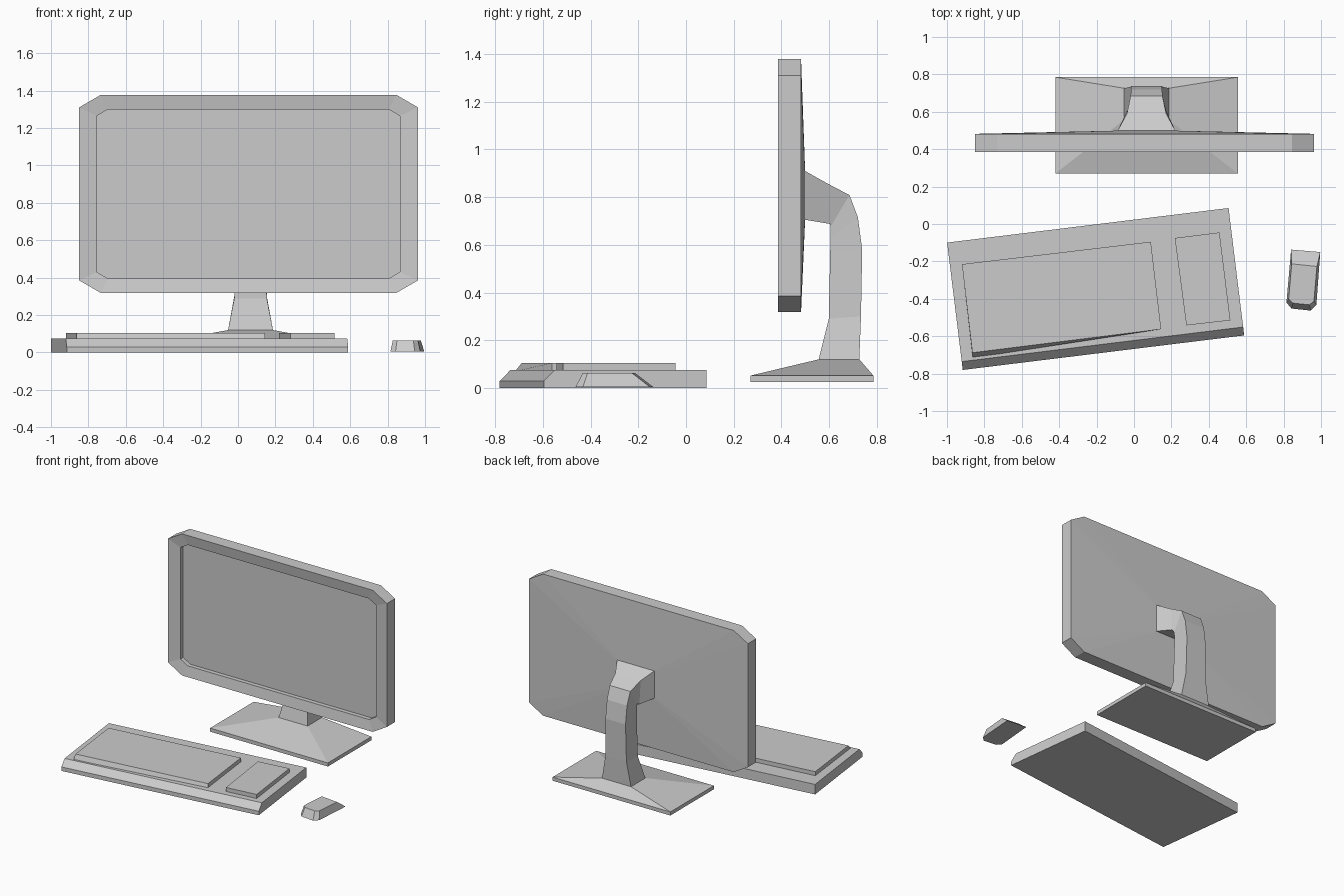
import bpy, bmesh, math

if "Cube" in bpy.data.objects:
    bpy.data.objects.remove(bpy.data.objects["Cube"])


def loft(name, rings):
    """Skin a list of equal-length point rings and cap both ends."""
    bm = bmesh.new()
    loops = [[bm.verts.new(p) for p in ring] for ring in rings]
    n = len(loops[0])
    for a, b in zip(loops, loops[1:]):
        for i in range(n):
            j = (i + 1) % n
            bm.faces.new((a[i], a[j], b[j], b[i]))
    bm.faces.new(loops[0])
    bm.faces.new(loops[-1])
    bmesh.ops.recalc_face_normals(bm, faces=bm.faces)
    mesh = bpy.data.meshes.new(name)
    bm.to_mesh(mesh)
    bm.free()
    obj = bpy.data.objects.new(name, mesh)
    bpy.context.collection.objects.link(obj)
    return obj


def octagon(x0, x1, z0, z1, cx, cz, y):
    """Rectangle with cut corners, standing in the plane y."""
    return [(x0 + cx, y, z0), (x1 - cx, y, z0), (x1, y, z0 + cz), (x1, y, z1 - cz),
            (x1 - cx, y, z1), (x0 + cx, y, z1), (x0, y, z1 - cz), (x0, y, z0 + cz)]


def rect(x0, x1, y0, y1, z):
    return [(x0, y0, z), (x1, y0, z), (x1, y1, z), (x0, y1, z)]


def flat(points, z):
    return [(x, y, z) for x, y in points]


# Monitor: recessed screen, sloped bezel, casing, shallow tapered back
screen = (-0.755, 0.865, 0.395, 1.30, 0.06, 0.035)
case = (-0.85, 0.963, 0.318, 1.378, 0.117, 0.068)
loft("monitor", [
    octagon(*screen, 0.43),
    octagon(*screen, 0.398),
    octagon(*case, 0.385),
    octagon(*case, 0.482),
    octagon(-0.09, 0.22, 0.705, 0.908, 0.01, 0.006, 0.499),
])

# Stand neck: (inner y, z), (outer y, z), half width
neck = [
    ((0.497, 0.705), (0.497, 0.91), 0.155),
    ((0.605, 0.687), (0.59, 0.858), 0.105),
    ((0.605, 0.675), (0.685, 0.808), 0.085),
    ((0.605, 0.63), (0.72, 0.715), 0.083),
    ((0.604, 0.56), (0.738, 0.58), 0.083),
    ((0.598, 0.29), (0.733, 0.30), 0.087),
    ((0.556, 0.12), (0.726, 0.12), 0.12),
]
cx = 0.067
loft("stand_neck", [[(cx - w, *i), (cx + w, *i), (cx + w, *o), (cx - w, *o)]
                    for i, o, w in neck])

# Stand foot
loft("stand_foot", [
    rect(-0.42, 0.555, 0.27, 0.785, 0.025),
    rect(-0.42, 0.555, 0.27, 0.785, 0.052),
    rect(cx - 0.12, cx + 0.12, 0.556, 0.726, 0.12),
])

# Keyboard body: side profile with a bevelled front, swept along its length
profile = [(-0.343, 0), (0.343, 0), (0.343, 0.075), (-0.298, 0.075), (-0.343, 0.03)]
keyboard = loft("keyboard_body", [[(x, y, z) for y, z in profile] for x in (-0.758, 0.758)])
keyboard.location = (-0.205, -0.3475, 0)
keyboard.rotation_euler.z = math.radians(7)

# Raised key blocks
main_back = [(0.145, -0.562), (0.09, -0.095), (-0.92, -0.215)]
loft("main_keys", [flat([(-0.862, -0.716)] + main_back, 0.07),
                   flat([(-0.864, -0.688)] + main_back, 0.105)])
pad = [(0.28, -0.542), (0.515, -0.515), (0.457, -0.045), (0.218, -0.075)]
loft("number_keys", [flat(pad, 0.07), flat(pad, 0.105)])

# Mouse: faceted nose, tail sloping down to an edge
loft("mouse", [
    flat([(0.815, -0.42), (0.842, -0.452), (0.945, -0.463), (0.975, -0.432),
          (0.996, -0.15), (0.84, -0.137)], 0.004),
    flat([(0.827, -0.40), (0.85, -0.423), (0.938, -0.432), (0.962, -0.412),
          (0.978, -0.227), (0.843, -0.213)], 0.063),
])
